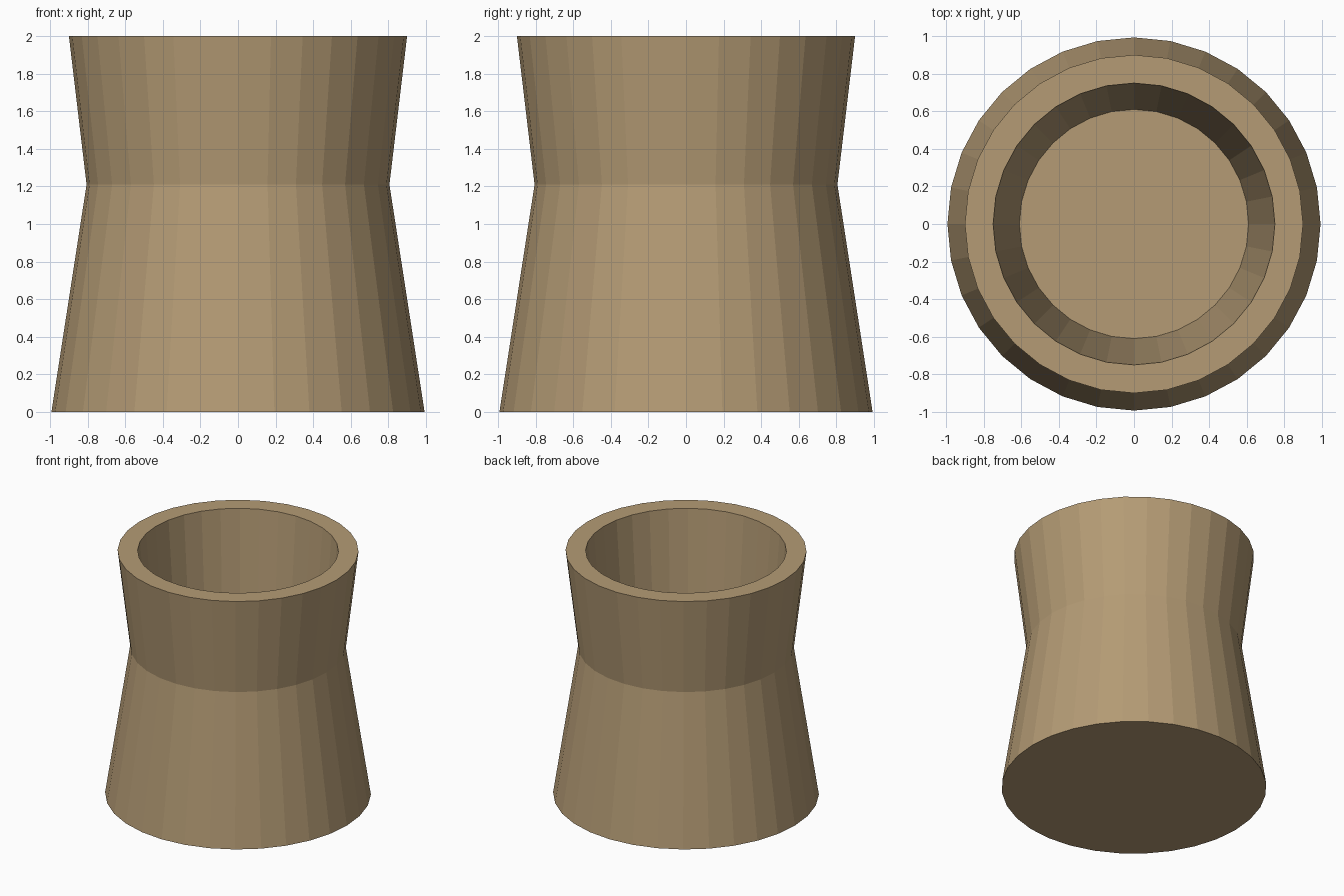
import bpy, bmesh, math

if "Cube" in bpy.data.objects:
    bpy.data.objects.remove(bpy.data.objects["Cube"])

SIDES = 32

# One flat colour for the whole cup
mat = bpy.data.materials.new("tan clay")
mat.diffuse_color = (0.46, 0.33, 0.178, 1)
mat.use_nodes = True
mat.node_tree.nodes["Principled BSDF"].inputs["Base Color"].default_value = mat.diffuse_color

# Profile (radius, height): outer foot, waist, rim, inner rim, inner floor
profile = [(0.993, 0), (0.806, 1.21), (0.90, 2), (0.75, 2), (0.61, 0.2)]

bm = bmesh.new()
rings = []
for r, z in profile:
    rings.append([bm.verts.new((r * math.cos(2 * math.pi * i / SIDES),
                                r * math.sin(2 * math.pi * i / SIDES), z))
                  for i in range(SIDES)])

# Walls between neighbouring rings
for a, b in zip(rings, rings[1:]):
    for i in range(SIDES):
        j = (i + 1) % SIDES
        bm.faces.new((a[i], a[j], b[j], b[i]))

# Underside and inner floor
bm.faces.new(rings[0][::-1])
bm.faces.new(rings[-1])

mesh = bpy.data.meshes.new("waisted_cup")
bm.to_mesh(mesh)
bm.free()
mesh.materials.append(mat)
cup = bpy.data.objects.new("waisted_cup", mesh)
bpy.context.collection.objects.link(cup)
